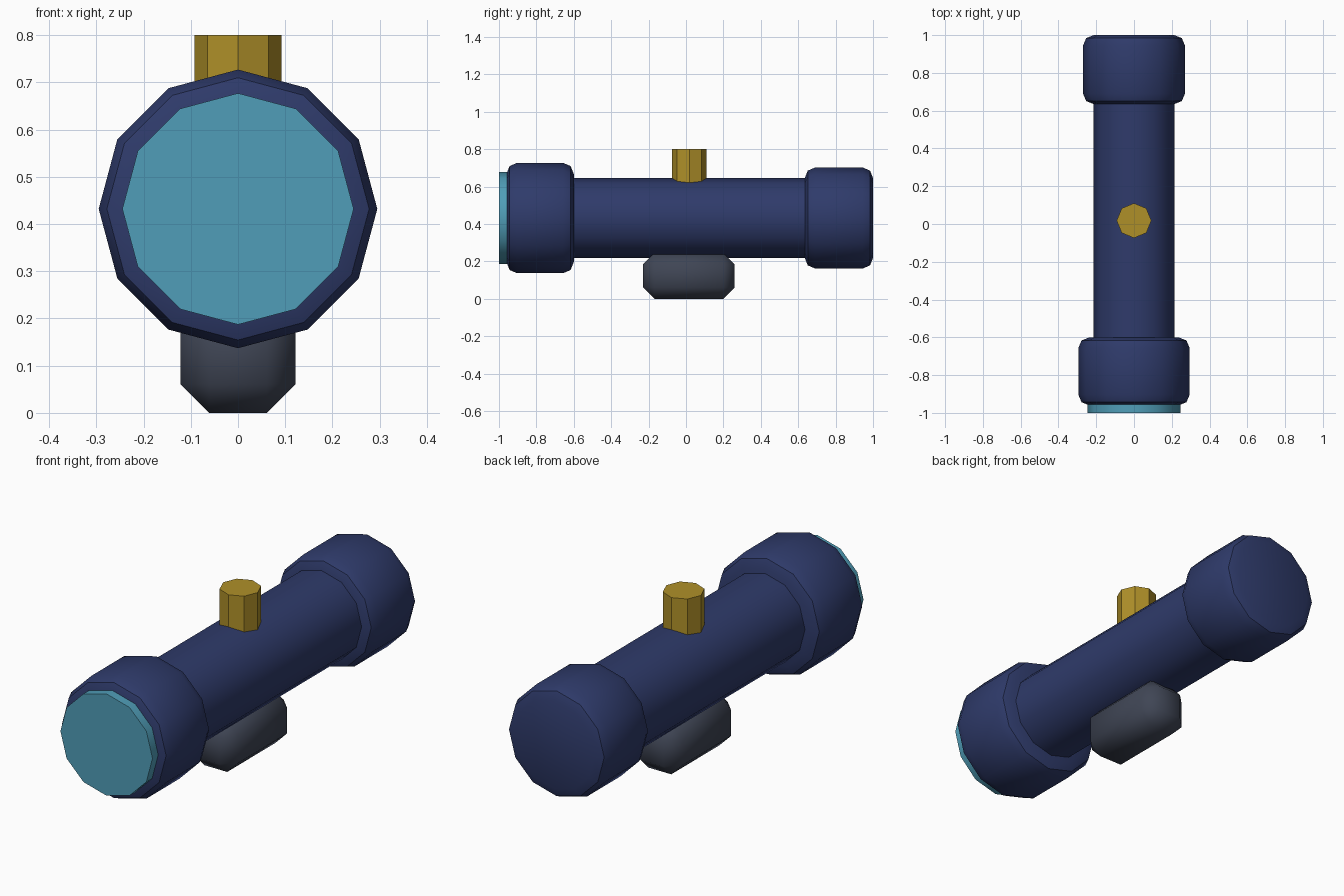
import bpy
from math import radians

if "Cube" in bpy.data.objects:
    bpy.data.objects.remove(bpy.data.objects["Cube"])


def material(name, rgb):
    m = bpy.data.materials.new(name)
    m.diffuse_color = (*rgb, 1)
    m.use_nodes = True
    m.node_tree.nodes["Principled BSDF"].inputs["Base Color"].default_value = m.diffuse_color
    return m


NAVY = material("navy", (0.028, 0.043, 0.145))
GLASS = material("glass", (0.08, 0.34, 0.48))
GOLD = material("gold", (0.43, 0.28, 0.022))
DARK = material("dark_grey", (0.05, 0.06, 0.09))
AXIS_Z = 0.432


def finish(obj, name, mat, bevel=0, segments=1, smooth=40):
    obj.name = name
    obj.data.materials.append(mat)
    bpy.ops.object.transform_apply(location=False, rotation=True, scale=True)
    if bevel:
        mod = obj.modifiers.new("bevel", "BEVEL")
        mod.width = bevel
        mod.segments = segments
        mod.limit_method = 'ANGLE'
        mod.angle_limit = radians(45)
        bpy.ops.object.modifier_apply(modifier=mod.name)
    if smooth:
        bpy.ops.object.shade_smooth_by_angle(angle=radians(smooth))
    return obj


def barrel_part(name, radius, y0, y1, mat, bevel=0):
    """12-sided cylinder along the scope axis."""
    bpy.ops.mesh.primitive_cylinder_add(
        vertices=12, radius=radius, depth=y1 - y0,
        location=(0, (y0 + y1) / 2, AXIS_Z), rotation=(radians(90), 0, 0))
    return finish(bpy.context.object, name, mat, bevel, 2)


# Tube, rounded end collars and front lens
barrel_part("main_tube", 0.2135, -0.65, 0.69, NAVY)
barrel_part("front_collar", 0.295, -0.96, -0.60, NAVY, 0.057)
barrel_part("rear_collar", 0.27, 0.635, 1.0, NAVY, 0.055)
barrel_part("front_lens", 0.245, -1.0, -0.93, GLASS)

# Adjustment knob
bpy.ops.mesh.primitive_cylinder_add(vertices=8, radius=0.092, depth=0.20,
                                    location=(0, 0.018, 0.70))
finish(bpy.context.object, "top_knob", GOLD, smooth=0)

# Chamfered mounting block
bpy.ops.mesh.primitive_cube_add(size=1, location=(0, 0.015, 0.1225))
bpy.context.object.scale = (0.244, 0.49, 0.245)
finish(bpy.context.object, "mount_block", DARK, 0.061, 1, smooth=60)
